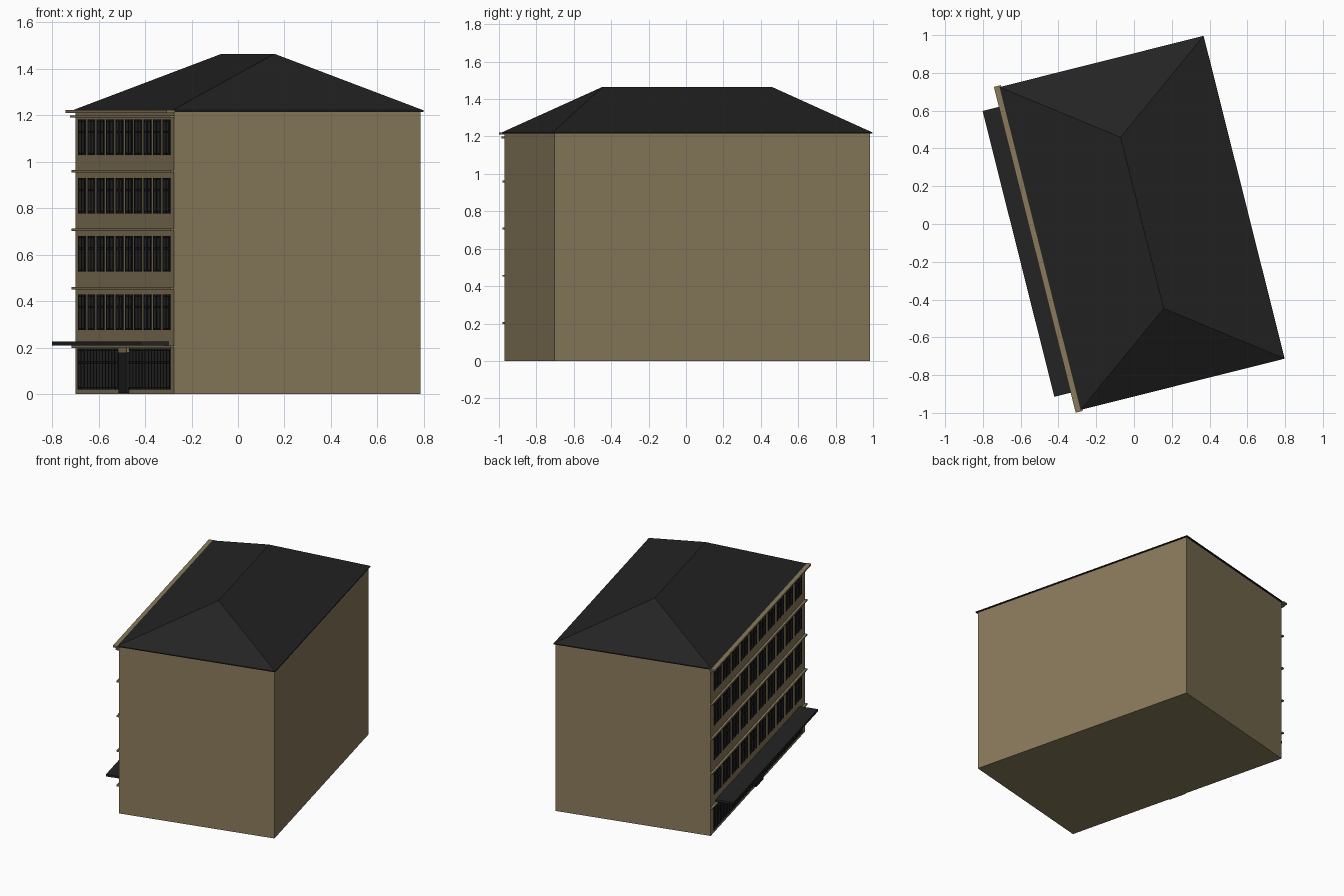
import bpy, bmesh, math
from mathutils import Matrix, Vector

cube = bpy.data.objects.get("Cube")
if cube:
    bpy.data.objects.remove(cube)


def material(name, rgb):
    m = bpy.data.materials.new(name)
    m.use_nodes = True
    m.diffuse_color = (*rgb, 1)
    m.node_tree.nodes["Principled BSDF"].inputs["Base Color"].default_value = (*rgb, 1)
    return m


STONE = material("tan stone", (0.25, 0.195, 0.105))
ROOF = material("charcoal roof", (0.017, 0.017, 0.017))
GLASS = material("dark glass", (0.009, 0.010, 0.013))
FRAME = material("black frame", (0.014, 0.014, 0.015))

# The building is turned so that its long facade (local -y) looks left
PLACE = Matrix.Translation((0.043, 0.006, 0)) @ Matrix.Rotation(math.radians(-75.9), 4, "Z")
HALF_L, HALF_D, EAVE = 0.87, 0.548, 1.215
F = -HALF_D          # facade plane
BACK = F + 0.010     # glass plane


def finish(name, bm, mat):
    bmesh.ops.recalc_face_normals(bm, faces=bm.faces)
    mesh = bpy.data.meshes.new(name)
    bm.to_mesh(mesh)
    bm.free()
    mesh.materials.append(mat)
    ob = bpy.data.objects.new(name, mesh)
    ob.matrix_world = PLACE
    bpy.context.collection.objects.link(ob)
    return ob


def boxes(name, mat, items):
    """One object from boxes given as (x0, x1, y0, y1, z0, z1)."""
    bm = bmesh.new()
    for x0, x1, y0, y1, z0, z1 in items:
        size = Matrix.Diagonal((x1 - x0, y1 - y0, z1 - z0, 1))
        mid = Matrix.Translation(((x0 + x1) / 2, (y0 + y1) / 2, (z0 + z1) / 2))
        bmesh.ops.create_cube(bm, size=1, matrix=mid @ size)
    return finish(name, bm, mat)


# Main body
boxes("walls", STONE, [(-HALF_L, HALF_L, BACK, HALF_D, 0, EAVE)])

# Hipped roof with a thin eave edge
bm = bmesh.new()
rx, ry, ridge = 0.881, 0.557, 0.467
corners = [(-rx, -ry), (rx, -ry), (rx, ry), (-rx, ry)]
low = [bm.verts.new((x, y, EAVE)) for x, y in corners]
top = [bm.verts.new((x, y, EAVE + 0.007)) for x, y in corners]
r0, r1 = (bm.verts.new((s * ridge, 0, 1.465)) for s in (-1, 1))
bm.faces.new(low)
for i in range(4):
    j = (i + 1) % 4
    bm.faces.new((low[i], low[j], top[j], top[i]))
bm.faces.new((top[0], top[1], r1, r0))
bm.faces.new((top[1], top[2], r1))
bm.faces.new((top[2], top[3], r0, r1))
bm.faces.new((top[3], top[0], r0))
finish("hipped_roof", bm, ROOF)

# Window grid: four upper floors of ten bays
PITCH, HALF_W, BAYS = 0.166, 0.062, 10
centres = [(i - (BAYS - 1) / 2) * PITCH for i in range(BAYS)]
floors = [(0.275 + 0.2515 * k, 0.428 + 0.2515 * k) for k in range(4)]
SHOP = (0.02, 0.195)

# Stone bands between the window rows
levels = [0] + [z for row in [SHOP] + floors for z in row] + [EAVE]
boxes("facade_bands", STONE,
      [(-HALF_L, HALF_L, F, BACK, levels[i], levels[i + 1]) for i in range(0, len(levels), 2)])

# Stone piers between the windows
edges = [-HALF_L] + [c + s * HALF_W for c in centres for s in (-1, 1)] + [HALF_L]
piers = [(edges[i], edges[i + 1]) for i in range(0, len(edges), 2)]
boxes("facade_piers", STONE, [(a, b, F, BACK, z0, z1) for z0, z1 in floors for a, b in piers])
boxes("shop_corner_piers", STONE,
      [(a, b, F, BACK, *SHOP) for a, b in (piers[0], piers[-1])])

# Panes, frames, mullions and transoms of the upper windows
panes, bars = [], []
for z0, z1 in floors:
    for c in centres:
        a, b = c - HALF_W, c + HALF_W
        panes.append((a, b, BACK - 0.003, BACK, z0, z1))
        for x in (a + 0.005, c, b - 0.005):
            bars.append((x - 0.005, x + 0.005, F - 0.004, BACK, z0, z1))
        for z in (z0 + 0.004, z0 + 0.1, z1 - 0.004):
            bars.append((a, b, F - 0.002, BACK, z - 0.004, z + 0.004))
boxes("window_panes", GLASS, panes)
boxes("window_frames", FRAME, bars)

# Ground floor shopfront
w = edges[-2]
boxes("shop_glass", GLASS, [(-w, w, BACK - 0.003, BACK, *SHOP)])
count = BAYS * 3
posts = [-w + 2 * w * i / count for i in range(count + 1)]
shop_bars = [(x - 0.005, x + 0.005, F - 0.004, BACK, *SHOP) for x in posts]
shop_bars += [(-w, w, F - 0.002, BACK, z - 0.004, z + 0.004) for z in (0.024, 0.135, 0.191)]
boxes("shop_frames", FRAME, shop_bars)
boxes("entrance_door", FRAME, [(-0.06, 0.075, F - 0.012, BACK, 0.004, 0.178)])
boxes("entrance_lintel", STONE, [(-0.07, 0.085, F - 0.012, BACK, 0.178, 0.2)])

# String courses and cornice
boxes("string_courses", STONE,
      [(-0.877, 0.877, F - 0.016, F, z - 0.005, z + 0.005) for z in (0.203, 0.455, 0.707, 0.959)])
boxes("cornice", STONE, [(-0.889, 0.889, F - 0.038, F, 1.21, 1.222),
                         (-0.88, 0.88, F - 0.022, F, 1.19, 1.2)])

# Flat canopy over the shopfront
boxes("canopy", ROOF, [(-0.78, 0.78, F - 0.127, F, 0.209, 0.225)])
